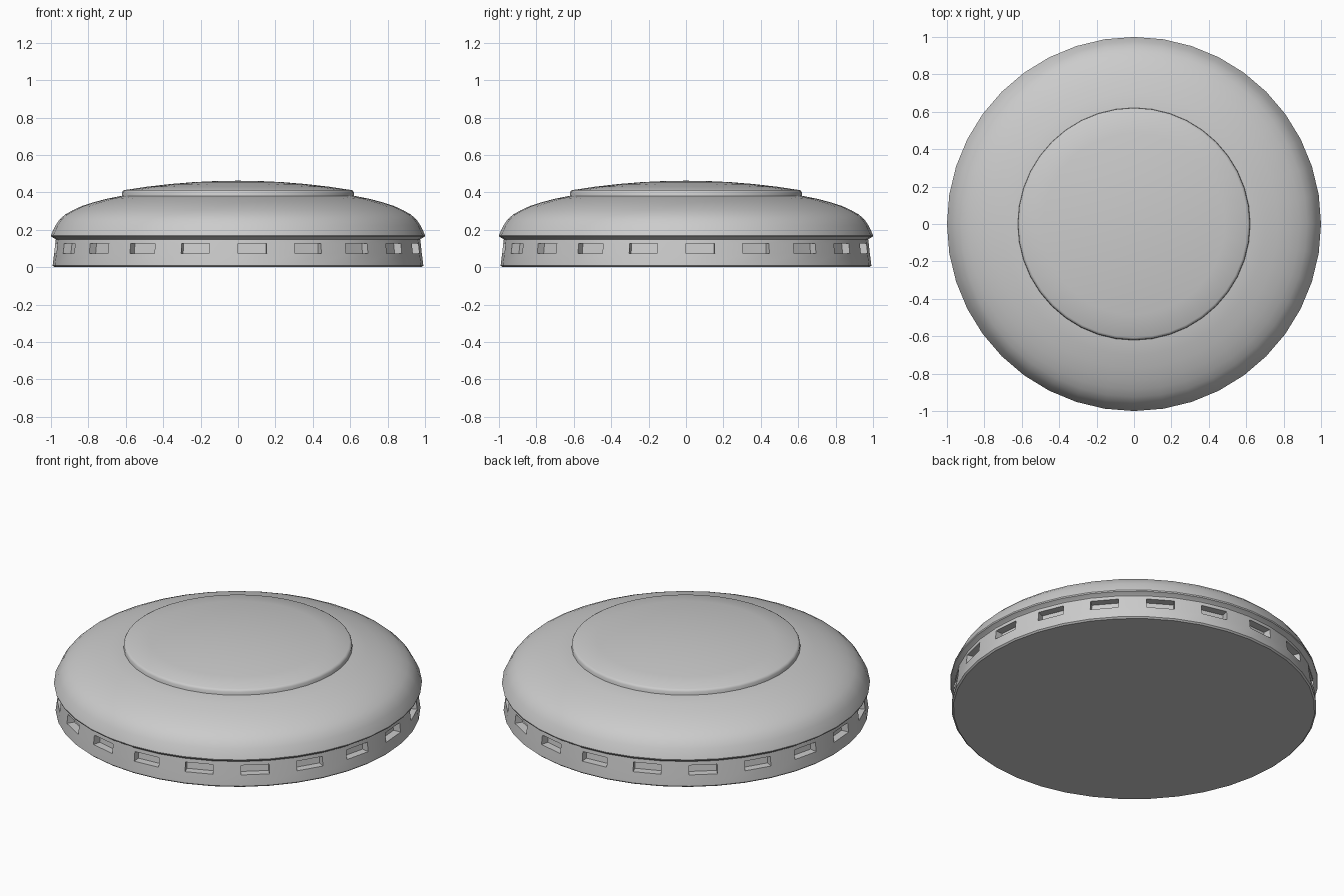
import bpy, bmesh, math

if "Cube" in bpy.data.objects:
    bpy.data.objects.remove(bpy.data.objects["Cube"])

SIDES = 40


def lathe(name, profile, window_row=None, depth=0.045):
    """Revolve an (r, z) profile; optionally recess every other face of one row."""
    bm = bmesh.new()
    rings = []
    for r, z in profile:
        if r == 0:
            rings.append([bm.verts.new((0, 0, z))])
        else:
            rings.append([bm.verts.new((r * math.cos(math.tau * i / SIDES),
                                        r * math.sin(math.tau * i / SIDES), z))
                          for i in range(SIDES)])
    windows = []
    for k, (a, b) in enumerate(zip(rings, rings[1:])):
        for i in range(SIDES):
            j = (i + 1) % SIDES
            if len(a) == 1:
                bm.faces.new((a[0], b[j], b[i]))
            elif len(b) == 1:
                bm.faces.new((a[i], a[j], b[0]))
            else:
                f = bm.faces.new((a[i], a[j], b[j], b[i]))
                if k == window_row and i % 2 == 0:
                    windows.append(f)
    # Flat underside
    if len(rings[0]) > 1:
        bm.faces.new(rings[0][::-1])
    bm.normal_update()

    # Recessed windows pushed straight inwards
    for f in windows:
        n = f.normal.copy()
        n.z = 0
        n.normalize()
        res = bmesh.ops.extrude_discrete_faces(bm, faces=[f])
        inner = res["faces"][0]
        outer = list(f.verts) if f.is_valid else None
        bmesh.ops.translate(bm, verts=inner.verts, vec=-n * depth)
    bmesh.ops.recalc_face_normals(bm, faces=bm.faces)

    mesh = bpy.data.meshes.new(name)
    bm.to_mesh(mesh)
    bm.free()
    ob = bpy.data.objects.new(name, mesh)
    bpy.context.collection.objects.link(ob)
    bpy.ops.object.select_all(action='DESELECT')
    ob.select_set(True)
    bpy.context.view_layer.objects.active = ob
    bpy.ops.object.shade_smooth_by_angle(angle=math.radians(32))
    return ob


# Saucer hull: windowed base band, lip and rounded shoulder
lathe("saucer_hull", [
    (0.982, 0.0), (0.991, 0.008), (0.990, 0.02), (0.983, 0.072),
    (0.977, 0.127), (0.974, 0.148), (0.980, 0.153), (0.998, 0.163),
    (1.0, 0.170), (0.993, 0.187), (0.975, 0.224), (0.955, 0.254),
    (0.925, 0.281), (0.885, 0.304), (0.835, 0.327), (0.77, 0.348),
    (0.70, 0.366), (0.62, 0.382), (0.0, 0.39)], window_row=3)

# Raised top cap with a shallow dome
crown = [(0.607 * t, 0.4625 - 0.05 * t * t) for t in (1, 0.8, 0.6, 0.4, 0.2, 0)]
lathe("top_cap", [(0.622, 0.375), (0.620, 0.400), (0.615, 0.408)] + crown)
